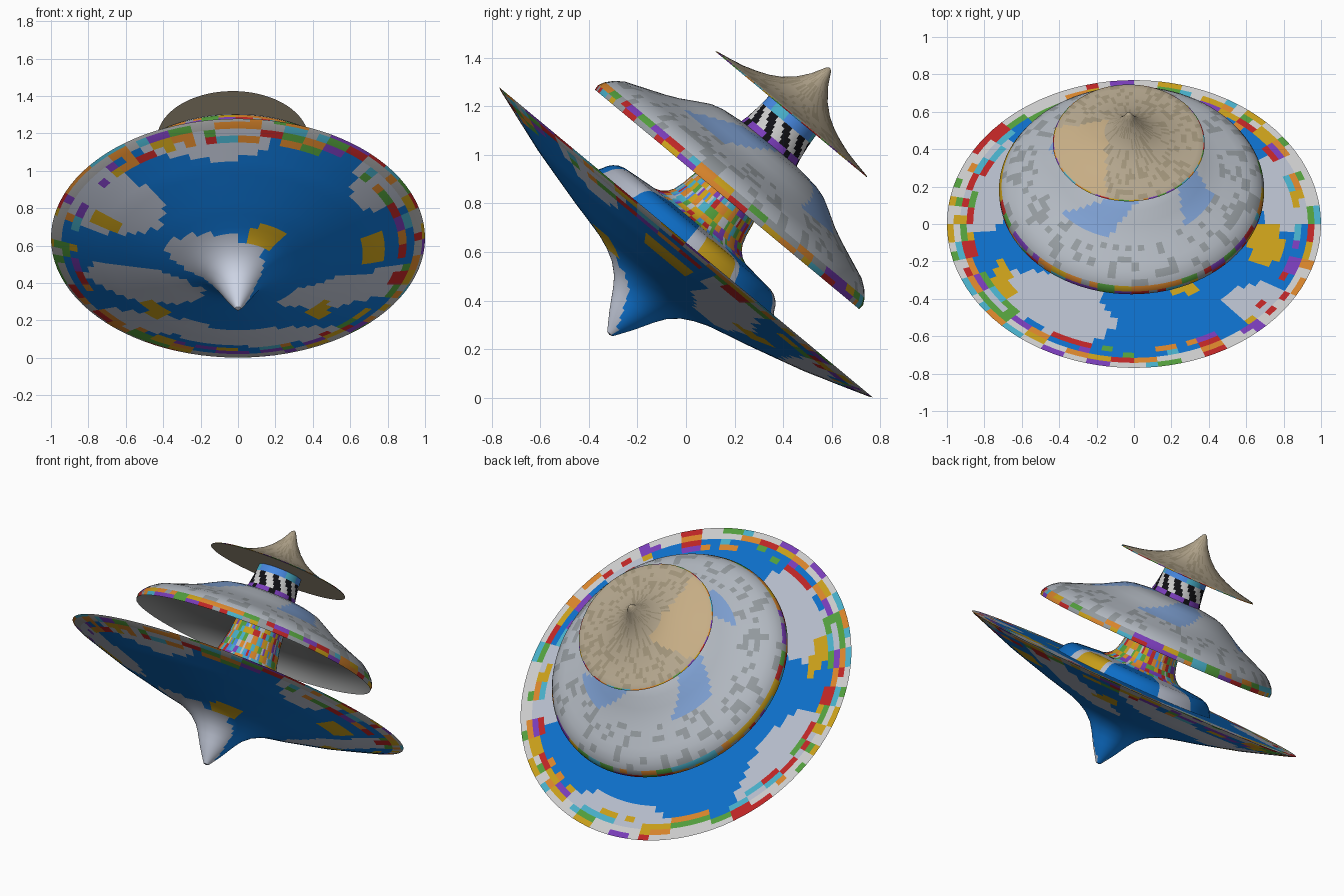
import bpy, bmesh, math, random
from mathutils import Matrix

if "Cube" in bpy.data.objects:
    bpy.data.objects.remove(bpy.data.objects["Cube"])

random.seed(4)
SEG = 96
TILT = Matrix.Translation((0, 0, 0.64)) @ Matrix.Rotation(math.radians(-39.7), 4, 'X')

# Display colours, turned into linear diffuse colours by material()
PALETTE = {
    "blue": (20, 105, 190), "cloud": (172, 178, 192), "white": (198, 198, 196),
    "red": (180, 40, 40), "green": (80, 150, 60), "orange": (205, 125, 45),
    "purple": (115, 60, 175), "gold": (190, 150, 30), "teal": (70, 165, 190),
    "canopy": (170, 176, 184), "canopy_dark": (140, 146, 150), "canopy_blue": (120, 152, 200),
    "lining": (135, 136, 136), "straw": (170, 157, 134), "straw_dark": (152, 140, 116),
    "tan": (188, 164, 126), "black": (22, 22, 26), "sky": (70, 130, 215),
}
CONFETTI = ["red", "green", "orange", "purple", "gold", "teal"]


def material(key, gain):
    name = f"{key}_{gain}"
    m = bpy.data.materials.get(name) or bpy.data.materials.new(name)
    m.diffuse_color = (*[min(1, gain * (c / 255) ** 2.2) for c in PALETTE[key]], 1)
    m.use_nodes = True
    m.node_tree.nodes["Principled BSDF"].inputs["Base Color"].default_value = m.diffuse_color
    return m


def densify(profile, step):
    out = [profile[0]]
    for (r0, h0), (r1, h1) in zip(profile, profile[1:]):
        n = max(1, round(math.hypot(r1 - r0, h1 - h0) / step))
        out += [(r0 + (r1 - r0) * k / n, h0 + (h1 - h0) * k / n) for k in range(1, n + 1)]
    return out


def lathe(name, profile, paint, offset=(0, 0), gain=1.1, step=0.04):
    """Spin an (r, h) profile round the leaning axis; paint(x, y, r, h) names each face's colour."""
    bm = bmesh.new()
    rings, slots = [], []
    for r, h in densify(profile, step):
        if r == 0:
            rings.append([bm.verts.new((*offset, h))] * SEG)
        else:
            rings.append([bm.verts.new((offset[0] + r * math.cos(2 * math.pi * i / SEG),
                                        offset[1] + r * math.sin(2 * math.pi * i / SEG), h))
                          for i in range(SEG)])
    for a, b in zip(rings, rings[1:]):
        key = None
        for i in range(SEG):
            j = (i + 1) % SEG
            f = bm.faces.new(list(dict.fromkeys((a[i], a[j], b[j], b[i]))))
            c = f.calc_center_median()
            r = math.hypot(c.x - offset[0], c.y - offset[1])
            if i % 2 == 0 or key not in CONFETTI:      # colour flecks are two faces wide
                key = paint(c.x, c.y, r, c.z)
            if key not in slots:
                slots.append(key)
            f.material_index = slots.index(key)
    me = bpy.data.meshes.new(name)
    bm.to_mesh(me)
    bm.free()
    me.transform(TILT)
    ob = bpy.data.objects.new(name, me)
    bpy.context.collection.objects.link(ob)
    for key in slots:
        me.materials.append(material(key, gain))
    bpy.ops.object.select_all(action='DESELECT')
    ob.select_set(True)
    bpy.context.view_layer.objects.active = ob
    bpy.ops.object.shade_smooth_by_angle(angle=math.radians(35))
    return ob


def inside(x, y, blobs):
    return any(((x - bx) / rx) ** 2 + ((y - by) / ry) ** 2 < 1 for bx, by, rx, ry in blobs)


def sky_paint(clouds, flecks):
    """Blue with elliptical clouds, gold flecks and a speckled rim."""
    def paint(x, y, r, h):
        if r > 0.87 and random.random() < 0.4:
            return random.choice(CONFETTI)
        if r > 0.93:
            return "white"
        if inside(x, y, flecks):
            return "gold"
        return "cloud" if inside(x, y, clouds) else "blue"
    return paint


# Large saucer: pointed underside
under = [(-0.7, -0.38, 0.3, 0.22), (-0.12, -0.12, 0.26, 0.16), (-0.5, 0.22, 0.32, 0.16),
         (0.6, 0.3, 0.38, 0.14), (0.8, -0.5, 0.2, 0.2), (0.1, 0.72, 0.42, 0.12),
         (-0.45, 0.62, 0.3, 0.12), (-0.2, -0.85, 0.4, 0.1)]
under_gold = [(0.15, -0.26, 0.1, 0.07), (0.72, -0.05, 0.07, 0.11), (-0.42, 0.47, 0.06, 0.08),
              (0.45, 0.43, 0.05, 0.08), (-0.7, -0.22, 0.09, 0.05)]
lathe("saucer_underside", [
    (0, -0.495), (0.015, -0.49), (0.065, -0.415), (0.11, -0.338), (0.14, -0.295),
    (0.185, -0.255), (0.235, -0.228), (0.29, -0.207), (0.37, -0.187), (0.455, -0.167),
    (0.58, -0.134), (0.71, -0.099), (0.86, -0.05), (0.985, -0.008), (1.0, 0)],
    sky_paint(under, under_gold), gain=1.6)

# Flat upper face of the saucer
upper = [(-0.82, 0.35, 0.2, 0.4), (-0.52, -0.5, 0.36, 0.17), (-0.3, -0.68, 0.2, 0.14),
         (0.7, -0.55, 0.22, 0.13), (0.82, 0.25, 0.17, 0.32), (0.0, 0.9, 0.5, 0.14)]
upper_gold = [(0.7, -0.15, 0.09, 0.14), (-0.7, -0.36, 0.05, 0.1), (0.25, -0.46, 0.06, 0.03)]
lathe("saucer_top", [(1.0, 0.0), (0.86, 0.0), (0.46, 0.0)], sky_paint(upper, upper_gold))

# Raised plate on the saucer
lathe("centre_plate", [
    (0.47, 0.0), (0.46, 0.015), (0.45, 0.035), (0.435, 0.052), (0.415, 0.066),
    (0.39, 0.074), (0.33, 0.08), (0.245, 0.088)],
    lambda x, y, r, h: "gold" if inside(x, y, [(0.43, 0.13, 0.1, 0.07)]) else
    "cloud" if math.sin(5 * math.atan2(y, x)) > 0.1 else "blue")

# Lower neck with flared foot, running up inside the hollow canopy
lathe("lower_neck", [
    (0.245, 0.088), (0.22, 0.098), (0.198, 0.116), (0.182, 0.14), (0.17, 0.18),
    (0.163, 0.22), (0.152, 0.27), (0.145, 0.34), (0.145, 0.52)],
    lambda x, y, r, h: random.choice(CONFETTI + ["sky", "canopy"]), offset=(-0.008, 0.004))


# Hollow middle canopy and its darker lining
def canopy_paint(x, y, r, h):
    if h < 0.285:
        return random.choice(CONFETTI + ["canopy_dark"] * 3)
    if r > 0.46:
        return "canopy_dark" if random.random() < 0.25 else "canopy"
    return "canopy_blue" if math.sin(4 * math.atan2(y, x) + 9 * r) > 0.35 else "canopy"


canopy = [
    (0.708, 0.244), (0.709, 0.268), (0.695, 0.295), (0.67, 0.322), (0.635, 0.348),
    (0.59, 0.366), (0.53, 0.39), (0.47, 0.414), (0.415, 0.44), (0.36, 0.472),
    (0.30, 0.505), (0.25, 0.519), (0.195, 0.526), (0.14, 0.532)]
lathe("middle_canopy", canopy, canopy_paint, offset=(-0.013, 0.017))
lathe("canopy_lining", [canopy[0]] + [(r - 0.006, h - 0.01) for r, h in canopy[1:]][::1],
      lambda x, y, r, h: "lining", offset=(-0.013, 0.017))


# Upper neck: bright top, black and white middle, purple foot
def band_paint(x, y, r, h):
    a = math.atan2(y, x)
    if h < 0.565:
        return "purple" if math.sin(7 * a) > -0.5 else "black"
    if h < 0.64:
        return "black" if math.sin(9 * a + 40 * h) > 0 else "white"
    return "sky" if math.sin(3 * a) > -0.6 else "teal"


lathe("upper_neck", [(0.15, 0.52), (0.14, 0.56), (0.131, 0.62), (0.126, 0.684)],
      band_paint, offset=(-0.018, 0.004), step=0.02)

# Pointed cap with flat underside
lathe("cap_underside", [(0, 0.682), (0.406, 0.682)], lambda x, y, r, h: "straw",
      offset=(-0.028, -0.003), gain=1.6)
lathe("pointed_cap", [
    (0.406, 0.682), (0.40, 0.687), (0.34, 0.698), (0.28, 0.711),
    (0.22, 0.731), (0.175, 0.75), (0.13, 0.776), (0.085, 0.815), (0.045, 0.865),
    (0.012, 0.925), (0, 0.932)],
    lambda x, y, r, h: random.choice(CONFETTI + ["straw"]) if r > 0.39 else
    "tan" if x < -0.15 and y < 0.1 else "straw_dark" if random.random() < 0.3 else "straw",
    offset=(-0.028, -0.003))
